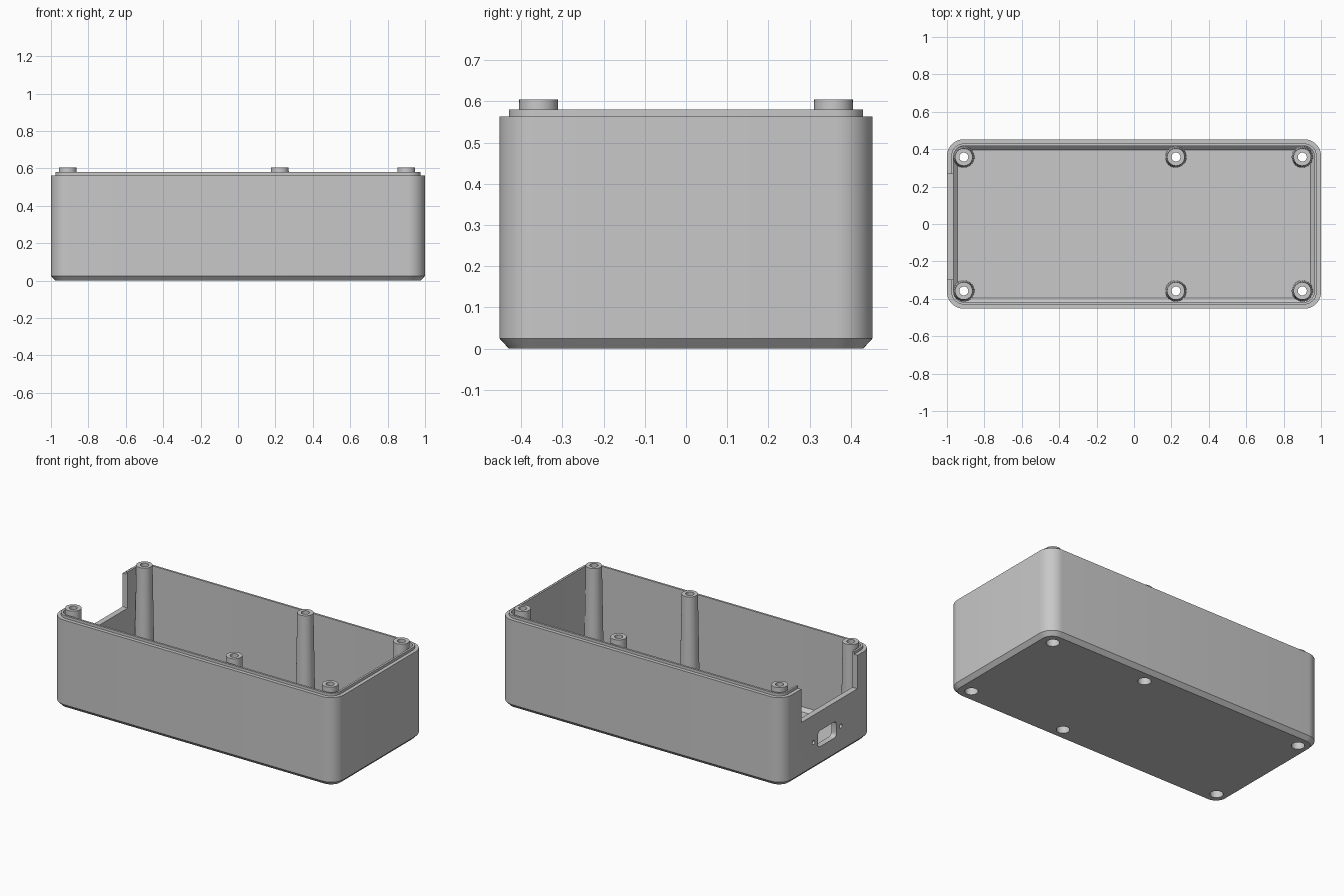
import bpy, bmesh, math
from mathutils import Matrix, Vector

cube = bpy.data.objects.get("Cube")
if cube:
    bpy.data.objects.remove(cube, do_unlink=True)

HALF_X, HALF_Y, CORNER = 1.0, 0.453, 0.09
FLOOR = 0.042
POST_X, POST_Y = (-0.91, 0.224, 0.90), 0.358
BORE, HOLE = 0.038, 0.024

grey = bpy.data.materials.new("light grey plastic")
grey.use_nodes = True
colour = (0.58, 0.58, 0.58, 1)
grey.diffuse_color = colour
grey.node_tree.nodes["Principled BSDF"].inputs["Base Color"].default_value = colour


def make_object(name, bm):
    bmesh.ops.recalc_face_normals(bm, faces=bm.faces[:])
    mesh = bpy.data.meshes.new(name)
    bm.to_mesh(mesh)
    bm.free()
    mesh.materials.append(grey)
    obj = bpy.data.objects.new(name, mesh)
    bpy.context.collection.objects.link(obj)
    return obj


def select_only(obj):
    bpy.ops.object.select_all(action='DESELECT')
    obj.select_set(True)
    bpy.context.view_layer.objects.active = obj


def smooth(obj):
    select_only(obj)
    bpy.ops.object.shade_smooth_by_angle(angle=math.radians(30))


def bridge(bm, a, b):
    for i in range(len(a)):
        j = (i + 1) % len(a)
        bm.faces.new((a[i], a[j], b[j], b[i]))


def rounded_ring(bm, inset, z, steps=10):
    """Rounded rectangle loop, moved inwards by inset."""
    ring, r = [], CORNER - inset
    for quarter, (sx, sy) in enumerate(((1, 1), (-1, 1), (-1, -1), (1, -1))):
        for k in range(steps + 1):
            a = (quarter + k / steps) * math.pi / 2
            ring.append(bm.verts.new((sx * (HALF_X - CORNER) + r * math.cos(a),
                                      sy * (HALF_Y - CORNER) + r * math.sin(a), z)))
    return ring


def cut(target, cutter):
    select_only(target)
    mod = target.modifiers.new("cut", 'BOOLEAN')
    mod.operation, mod.solver, mod.object = 'DIFFERENCE', 'EXACT', cutter
    bpy.ops.object.modifier_apply(modifier=mod.name)
    bpy.data.objects.remove(cutter, do_unlink=True)


def box_cutter(low, high, bevel=0):
    """Box between two corners, with optional rounding of edges along x."""
    low, high = Vector(low), Vector(high)
    bm = bmesh.new()
    bmesh.ops.create_cube(bm, size=1)
    for v in bm.verts:
        v.co = Vector([(low[i] + high[i]) / 2 + v.co[i] * (high[i] - low[i]) for i in range(3)])
    if bevel:
        along_x = [e for e in bm.edges if abs(e.verts[0].co.x - e.verts[1].co.x) > 0.01]
        bmesh.ops.bevel(bm, geom=along_x, offset=bevel, segments=4, profile=0.5, affect='EDGES')
    return make_object("cutter", bm)


def round_cutter(centre, radius, depth, axis='Z'):
    turn = Matrix.Rotation(math.pi / 2, 4, 'Y') if axis == 'X' else Matrix()
    bm = bmesh.new()
    bmesh.ops.create_cone(bm, cap_ends=True, segments=32, radius1=radius, radius2=radius,
                          depth=depth, matrix=Matrix.Translation(centre) @ turn)
    return make_object("cutter", bm)


# Tray: chamfered base, stepped rim and hollow interior
profile = ((0.023, 0), (0, 0.025), (0, 0.563), (0.023, 0.563), (0.023, 0.58),
           (0.036, 0.58), (0.036, FLOOR + 0.021), (0.057, FLOOR))
bm = bmesh.new()
rings = [rounded_ring(bm, inset, z) for inset, z in profile]
for a, b in zip(rings, rings[1:]):
    bridge(bm, a, b)
bm.faces.new(rings[0])
bm.faces.new(rings[-1])
tray = make_object("enclosure_tray", bm)

# Open notch, connector port and its screw holes in the end wall
cut(tray, box_cutter((-1.1, -0.297, 0.35), (-0.93, 0.267, 0.7)))
cut(tray, box_cutter((-1.1, -0.085, 0.125), (-0.9, 0.1, 0.227), 0.022))
for y in (-0.13, 0.145):
    cut(tray, round_cutter((-1, y, 0.176), 0.013, 0.2, 'X'))

# Screw bores through the floor
places = [(x, y) for x in POST_X for y in (-POST_Y, POST_Y)]
for x, y in places:
    cut(tray, round_cutter((x, y, 0), BORE, 0.2))
smooth(tray)

# Tapered hollow screw posts
post_profile = ((BORE, 0.03), (BORE, 0.3), (HOLE, 0.3), (HOLE, 0.605),
                (0.047, 0.605), (0.057, 0.03))
for n, (x, y) in enumerate(places):
    bm = bmesh.new()
    rings = [[bm.verts.new((x + r * math.cos(k * math.tau / 32),
                            y + r * math.sin(k * math.tau / 32), z)) for k in range(32)]
             for r, z in post_profile]
    for i, ring in enumerate(rings):
        bridge(bm, ring, rings[(i + 1) % len(rings)])
    smooth(make_object(f"screw_post_{n + 1}", bm))
